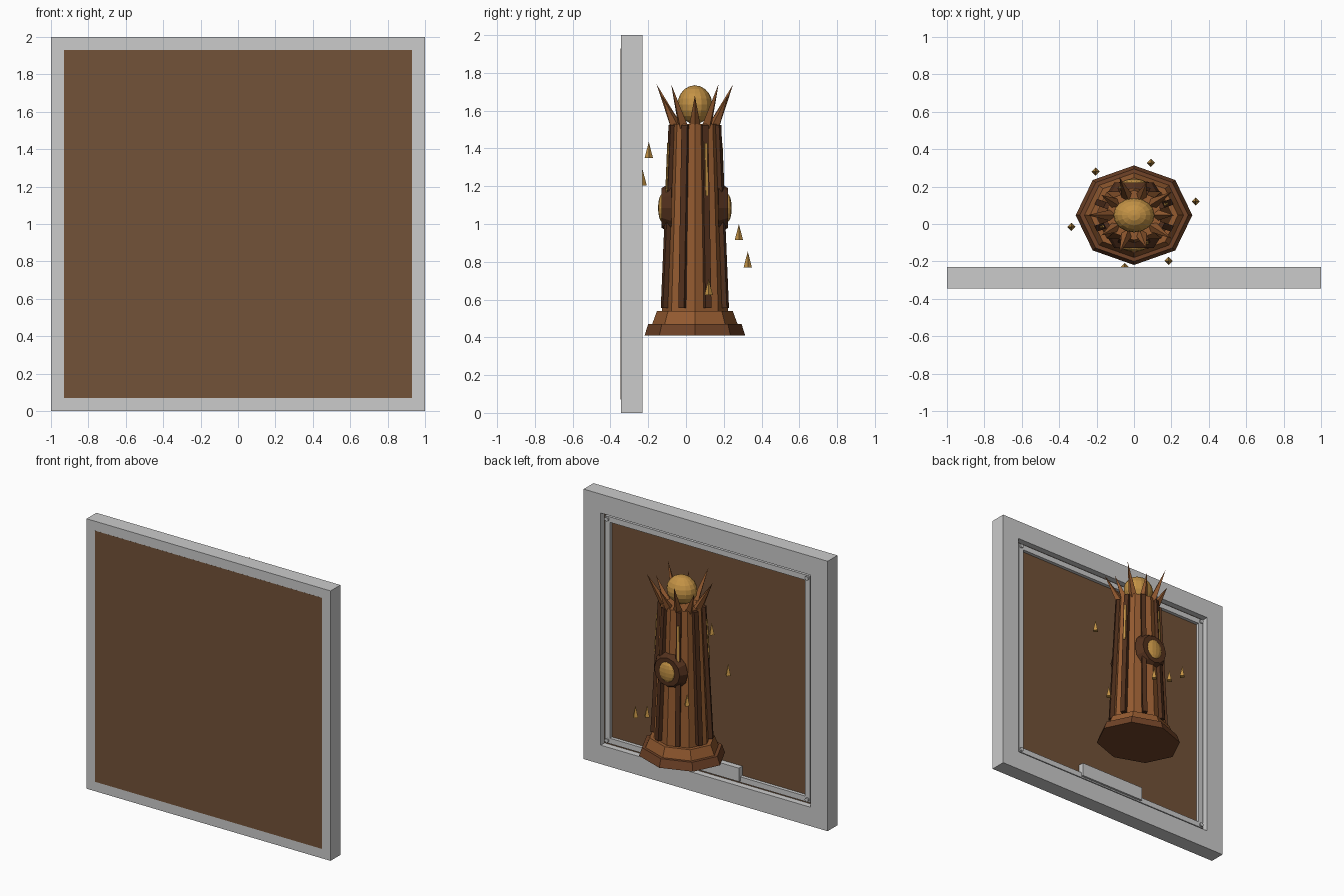
import bpy, bmesh, math
from mathutils import Vector, Matrix

if "Cube" in bpy.data.objects:
    bpy.data.objects.remove(bpy.data.objects["Cube"])

CY, SQ = 0.047, 0.853          # pillar centre in y, pillar squash in y
TAU = math.tau


def material(name, rgb):
    m = bpy.data.materials.new(name)
    m.diffuse_color = (*rgb, 1)
    m.use_nodes = True
    m.node_tree.nodes["Principled BSDF"].inputs["Base Color"].default_value = m.diffuse_color
    return m


PANEL = material("panel_brown", (0.17, 0.085, 0.04))
DARK = material("dark_wood", (0.085, 0.03, 0.012))
MID = material("mid_wood", (0.16, 0.055, 0.02))
WOOD = material("warm_wood", (0.30, 0.105, 0.03))
GOLD = material("gold", (0.55, 0.29, 0.06))


def finish(name, bm, mat=None):
    bmesh.ops.recalc_face_normals(bm, faces=bm.faces)
    me = bpy.data.meshes.new(name)
    bm.to_mesh(me)
    bm.free()
    if mat:
        me.materials.append(mat)
    ob = bpy.data.objects.new(name, me)
    bpy.context.collection.objects.link(ob)
    return ob


def box(name, x, y, z, mat=None):
    bm = bmesh.new()
    size = [b - a for a, b in (x, y, z)]
    mid = [(a + b) / 2 for a, b in (x, y, z)]
    bmesh.ops.create_cube(bm, size=1, matrix=Matrix.Translation(mid) @ Matrix.Diagonal((*size, 1)))
    return finish(name, bm, mat)


def square_ring(name, ro, ri, y0, y1):
    """Square frame standing in the xz plane, centred at z = 1."""
    bm = bmesh.new()
    loops = [[bm.verts.new((sx * r, y, 1 + sz * r)) for sx, sz in ((-1, -1), (1, -1), (1, 1), (-1, 1))]
             for r, y in ((ro, y0), (ro, y1), (ri, y1), (ri, y0))]
    for k in range(4):
        a, b = loops[k], loops[(k + 1) % 4]
        for i in range(4):
            j = (i + 1) % 4
            bm.faces.new((a[i], a[j], b[j], b[i]))
    return finish(name, bm)


def loft(name, n, rings, mat):
    """Squashed n-sided solid through (radius, height) rings."""
    bm = bmesh.new()
    loops = [[bm.verts.new((r * math.cos(TAU * i / n), CY + SQ * r * math.sin(TAU * i / n), z))
              for i in range(n)] for r, z in rings]
    for a, b in zip(loops, loops[1:]):
        for i in range(n):
            j = (i + 1) % n
            bm.faces.new((a[i], a[j], b[j], b[i]))
    bm.faces.new(loops[0])
    bm.faces.new(loops[-1])
    return finish(name, bm, mat)


def around(angle, r, z):
    a = math.radians(angle)
    return Vector((r * math.cos(a), CY + SQ * r * math.sin(a), z))


def cone(name, p, q, r1, r2, sides, mat):
    """Straight cone or cylinder from p to q."""
    bm = bmesh.new()
    d = q - p
    m = Matrix.Translation((p + q) / 2) @ d.to_track_quat('Z', 'Y').to_matrix().to_4x4()
    bmesh.ops.create_cone(bm, cap_ends=True, segments=sides, radius1=r1, radius2=r2, depth=d.length, matrix=m)
    return finish(name, bm, mat)


def bar(name, angle, p, q, wide, deep, mat):
    """Leaning bar: (radius, z) of outer face at both ends."""
    bm = bmesh.new()
    a = math.radians(angle)
    t = Vector((-math.sin(a), math.cos(a) * SQ, 0)).normalized() * wide / 2
    vs = []
    for r, z in (p, q):
        o, i = around(angle, r, z), around(angle, r - deep, z)
        vs.append([bm.verts.new(v) for v in (o - t, o + t, i + t, i - t)])
    for k in range(4):
        j = (k + 1) % 4
        bm.faces.new((vs[0][k], vs[0][j], vs[1][j], vs[1][k]))
    bm.faces.new(vs[0])
    bm.faces.new(vs[1])
    return finish(name, bm, mat)


def ball(name, centre, radii, u, v, mat):
    bm = bmesh.new()
    bmesh.ops.create_uvsphere(bm, u_segments=u, v_segments=v, radius=1,
                              matrix=Matrix.Translation(centre) @ Matrix.Diagonal((*radii, 1)))
    return finish(name, bm, mat)


# Square frame with panel, inner moulding, corner studs and plate
square_ring("frame", 1.0, 0.86, -0.345, -0.23)
box("panel", (-0.93, 0.93), (-0.3455, -0.275), (0.07, 1.93), PANEL)
square_ring("inner_moulding", 0.84, 0.80, -0.285, -0.25)
for sx in (-1, 1):
    for sz in (-1, 1):
        p = Vector((sx * 0.82, -0.26, 1 + sz * 0.82))
        cone("corner_stud", p, p + Vector((0, 0.022, 0)), 0.015, 0.015, 8, None)
box("blank_plate", (-0.27, 0.27), (-0.28, -0.234), (0.17, 0.27))

# Stepped octagonal base and tapered column
loft("base_lower", 8, [(0.312, 0.41), (0.29, 0.47)], MID)
loft("base_upper", 8, [(0.265, 0.47), (0.235, 0.54)], WOOD)
loft("column", 8, [(0.205, 0.54), (0.157, 1.53)], WOOD)

# Dark ribs on every column face, gold inlays on every other one
for k in range(8):
    a = 22.5 + 45 * k
    bar("column_rib", a, (0.222, 0.555), (0.170, 1.525), 0.034, 0.05, DARK)
    if k % 2 == 0:
        bar("gold_inlay", a, (0.197, 1.15), (0.183, 1.43), 0.014, 0.03, GOLD)

# Crown of alternating long and short spikes around an orb
for k in range(10):
    tip = (0.25, 1.74) if k % 2 else (0.215, 1.68)
    cone("crown_spike", around(36 * k, 0.125, 1.52), around(36 * k, *tip), 0.03, 0, 4, WOOD)
ball("orb", (0, CY, 1.632), (0.11, 0.092, 0.102), 16, 10, GOLD)

# Round medallions on front and back of the column
for s in (-1, 1):
    cone("medallion", Vector((0, CY + s * 0.125, 1.085)), Vector((0, CY + s * 0.176, 1.085)),
         0.137, 0.105, 12, DARK)
    ball("medallion_boss", (0, CY + s * 0.172, 1.085), (0.065, 0.023, 0.075), 12, 8, GOLD)

# Floating shards climbing in a spiral
for k, (x, y) in enumerate(((0.33, 0.12), (0.09, 0.327), (-0.205, 0.28),
                            (-0.335, -0.015), (-0.05, -0.23), (0.185, -0.197))):
    z = 0.625 + 0.145 * k
    cone("floating_shard", Vector((x, y, z)), Vector((x, y, z + 0.085)), 0.022, 0, 4, GOLD)
